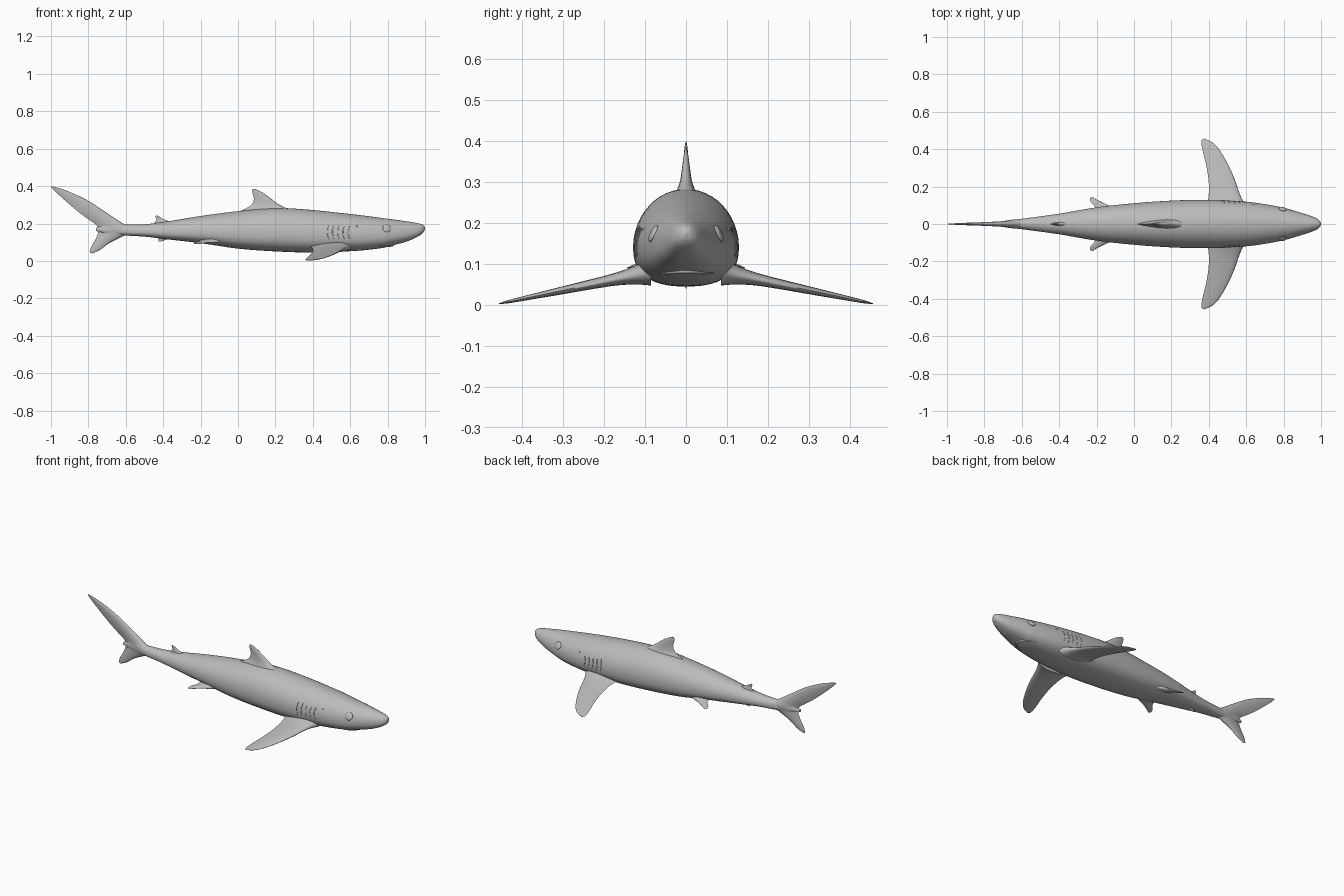
import bpy, bmesh, math
from mathutils import Vector

if "Cube" in bpy.data.objects:
    bpy.data.objects.remove(bpy.data.objects["Cube"])

grey = bpy.data.materials.new("shark grey")
grey.diffuse_color = (0.5, 0.5, 0.5, 1)
grey.use_nodes = True
grey.node_tree.nodes["Principled BSDF"].inputs["Base Color"].default_value = grey.diffuse_color


def spline(rows, t):
    """Smooth interpolation of table rows by their first column."""
    n = len(rows)
    i = 0
    while i < n - 2 and t > rows[i + 1][0]:
        i += 1

    def slope(k, c):
        a, b = rows[max(k - 1, 0)], rows[min(k + 1, n - 1)]
        return (b[c] - a[c]) / (b[0] - a[0])
    p, q = rows[i], rows[i + 1]
    d = q[0] - p[0]
    s = (t - p[0]) / d
    out = []
    for c in range(1, len(p)):
        out.append((2*s**3 - 3*s*s + 1) * p[c] + (s**3 - 2*s*s + s) * d * slope(i, c)
                   + (3*s*s - 2*s**3) * q[c] + (s**3 - s*s) * d * slope(i + 1, c))
    return out


def loft(name, rings, mirror=False, angle=60):
    """Skin closed rings of points and cap both ends."""
    bm = bmesh.new()
    vs = [[bm.verts.new(p) for p in r] for r in rings]
    m = len(vs[0])
    for a, b in zip(vs, vs[1:]):
        for j in range(m):
            bm.faces.new((a[j], a[(j + 1) % m], b[(j + 1) % m], b[j]))
    bm.faces.new(vs[0])
    bm.faces.new(vs[-1])
    bmesh.ops.recalc_face_normals(bm, faces=bm.faces)
    me = bpy.data.meshes.new(name)
    bm.to_mesh(me)
    bm.free()
    return finish(bpy.data.objects.new(name, me), mirror, angle)


def finish(ob, mirror=False, angle=60):
    bpy.context.collection.objects.link(ob)
    ob.data.materials.append(grey)
    if ob.type == 'MESH':
        bpy.ops.object.select_all(action='DESELECT')
        ob.select_set(True)
        bpy.context.view_layer.objects.active = ob
        bpy.ops.object.shade_smooth_by_angle(angle=math.radians(angle))
    if mirror:
        mod = ob.modifiers.new("mirror", 'MIRROR')
        mod.use_axis = (False, True, False)
        mod.use_mirror_merge = False
    return ob


# Body stations: x, underside z, back z, half width
BODY = [(-0.76, .160, .176, .006), (-0.70, .146, .198, .016), (-0.60, .136, .194, .028),
        (-0.50, .130, .196, .041), (-0.40, .118, .208, .055), (-0.20, .095, .240, .089),
        (0.00, .066, .266, .111), (0.20, .051, .283, .125), (0.40, .045, .272, .129),
        (0.60, .052, .251, .119), (0.70, .060, .239, .106), (0.78, .071, .228, .091),
        (0.83, .084, .222, .079), (0.90, .103, .212, .058), (0.95, .124, .204, .042),
        (0.98, .142, .197, .028), (0.995, .158, .188, .014), (1.00, .172, .176, .002)]


def skin(x, a, lift=0.0):
    """Point on the body surface at x and angle a; the belly is flatter than the back."""
    zb, zt, w = spline(BODY, x)
    zc = zb + 0.42 * (zt - zb)
    c, s = math.cos(a), math.sin(a)
    e = 1.0 if s >= 0 else 0.8
    h = (zt - zc) if s >= 0 else (zc - zb)
    return Vector((x, math.copysign(abs(c)**e, c) * (w + lift),
                   zc + math.copysign(abs(s)**e, s) * (h + lift)))


xs = []
for a, b in zip(BODY, BODY[1:]):
    steps = 6 if b[0] < 0.93 else 4
    xs += [a[0] + (b[0] - a[0]) * k / steps for k in range(steps)]
xs.append(1.0)
loft("body", [[skin(x, 2 * math.pi * j / 48) for j in range(48)] for x in xs])


def fin(name, rows, place, mirror=False, steps=6, m=24):
    """Aerofoil fin. Rows: lead x, lead span, trail x, trail span, half thickness."""
    rows = [(i,) + r for i, r in enumerate(rows)]
    rings = []
    for k in range((len(rows) - 1) * steps + 1):
        lx, ls, tx, ts, h = spline(rows, k / steps)
        ring = []
        for j in range(m):
            th = 2 * math.pi * j / m
            u = (1 - math.cos(th)) / 2
            off = 2.6 * h * math.sqrt(u) * (1 - u) * (1 if math.sin(th) >= 0 else -1)
            ring.append(place(lx + (tx - lx) * u, ls + (ts - ls) * u, off))
        rings.append(ring)
    return loft(name, rings, mirror)


def upright(x, s, off):
    return (x, off, s)


# Tail fin, from lower tip to upper tip
fin("tail_fin", [
    (-.780, .040, -.793, .044, .001), (-.740, .058, -.785, .075, .005),
    (-.685, .097, -.762, .115, .010), (-.610, .134, -.748, .150, .017),
    (-.560, .165, -.748, .172, .025), (-.620, .203, -.762, .196, .018),
    (-.700, .256, -.805, .226, .013), (-.800, .321, -.870, .276, .009),
    (-.900, .369, -.940, .337, .006), (-.970, .393, -.983, .377, .003),
    (-.997, .399, -1.00, .396, .001)], upright)

# Fins along the back
fin("dorsal_fin", [
    (.300, .255, -.020, .245, .036), (.262, .280, .025, .273, .024),
    (.215, .304, .070, .297, .015), (.175, .334, .085, .330, .010),
    (.135, .363, .077, .363, .006), (.105, .379, .076, .377, .003),
    (.088, .386, .079, .384, .001)], upright)
fin("rear_dorsal_fin", [
    (-.345, .195, -.455, .185, .016), (-.370, .212, -.448, .203, .009),
    (-.402, .225, -.437, .220, .005), (-.422, .237, -.441, .236, .003),
    (-.434, .243, -.441, .241, .001)], upright)

# Small fin under the tail root
fin("anal_fin", [
    (-.345, .135, -.430, .140, .014), (-.365, .122, -.428, .124, .008),
    (-.390, .112, -.424, .113, .004), (-.412, .104, -.424, .104, .001)], upright)

# Paired fins, built on one side and mirrored
fin("pectoral_fin", [
    (.610, .085, .370, .085, .034), (.585, .120, .393, .120, .024),
    (.562, .170, .400, .170, .016), (.538, .240, .398, .240, .012),
    (.502, .320, .385, .320, .009), (.458, .395, .369, .385, .006),
    (.418, .437, .361, .425, .004), (.375, .457, .361, .449, .001)],
    lambda x, s, off: (x, s, .003 + .21 * (.457 - s) + off), mirror=True)
fin("pelvic_fin", [
    (-.060, .060, -.205, .050, .020), (-.100, .086, -.203, .080, .012),
    (-.150, .106, -.212, .097, .007), (-.195, .128, -.231, .118, .004),
    (-.222, .145, -.236, .138, .001)],
    lambda x, s, off: (x, s, .090 + .28 * (.145 - s) + off), mirror=True)


def oval(name, x, a, size, depth):
    """Flattened sphere lying on the body surface."""
    p = skin(x, a)
    n = (skin(x, a + .05) - p).cross(skin(x + .01, a) - p).normalized()
    if n.y < 0:
        n = -n
    bm = bmesh.new()
    bmesh.ops.create_uvsphere(bm, u_segments=24, v_segments=12, radius=1)
    rot = n.to_track_quat('Z', 'Y')
    for v in bm.verts:
        v.co = p + rot @ Vector((v.co.x * size, v.co.y * size, v.co.z * depth))
    me = bpy.data.meshes.new(name)
    bm.to_mesh(me)
    bm.free()
    return finish(bpy.data.objects.new(name, me), True)


oval("eye", .795, .42, .022, .007)
oval("spiracle", .636, .46, .004, .003)


def ridge(name, pts, r, mirror=False):
    """Thin rounded strip through a few points."""
    rings = []
    for i, p in enumerate(pts):
        d = (pts[min(i + 1, len(pts) - 1)] - pts[max(i - 1, 0)]).normalized()
        q = d.to_track_quat('Z', 'Y')
        k = r * (0.25 + 0.75 * math.sin(math.pi * i / (len(pts) - 1)))
        rings.append([p + q @ Vector((k * math.cos(t * math.pi / 4), k * math.sin(t * math.pi / 4), 0))
                      for t in range(8)])
    return loft(name, rings, mirror)


# Gill slits
for g in range(5):
    x0 = .485 + .028 * g
    ridge("gill_slit_%d" % (g + 1),
          [skin(x0 - .008 * math.sin(math.pi * k / 8), -.15 + .6 * k / 8) for k in range(9)],
          .0025, True)

# Curved mouth lip under the snout
lip = []
for k in range(25):
    y = -.066 + .132 * k / 24
    x = .825 - .075 * (y / .066)**2
    w = spline(BODY, x)[2]
    a = -math.acos(math.copysign(min(1, abs(y) / w)**1.25, y))
    lip.append(skin(x, a))
ridge("mouth_lip", lip, .006)
